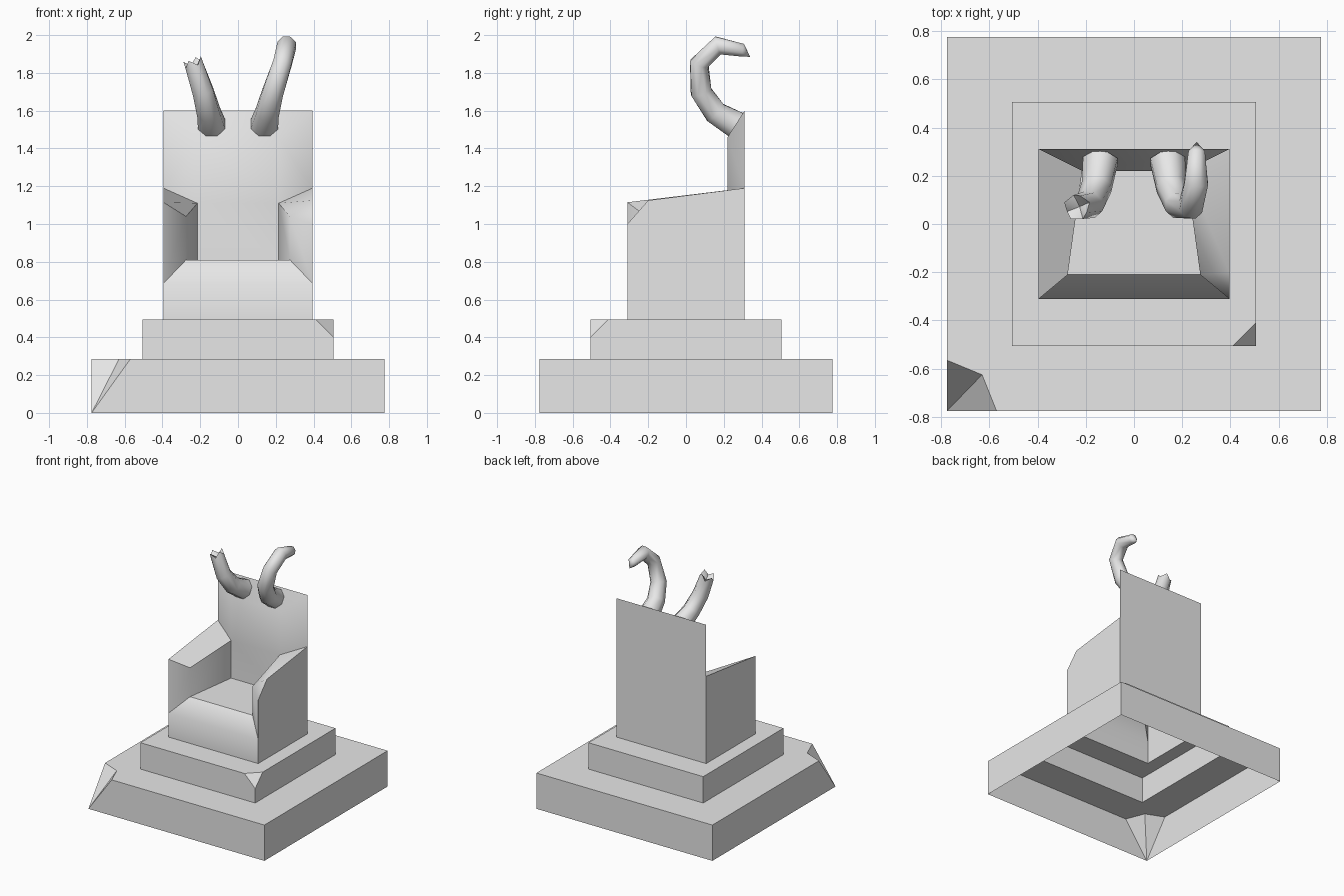
import bpy
import bmesh
from math import cos, sin, pi, radians
from mathutils import Vector

cube = bpy.data.objects.get("Cube")
if cube:
    bpy.data.objects.remove(cube)

# One plain stone colour
STONE = (0.8, 0.8, 0.8, 1)
stone = bpy.data.materials.new("grey stone")
stone.use_nodes = True
stone.diffuse_color = STONE
stone.node_tree.nodes["Principled BSDF"].inputs["Base Color"].default_value = STONE


def finish(name, polygons, angle):
    """Weld a list of polygons into one smooth-shaded object."""
    bm = bmesh.new()
    for poly in polygons:
        bm.faces.new([bm.verts.new(p) for p in poly])
    bmesh.ops.remove_doubles(bm, verts=bm.verts, dist=0.0005)
    bmesh.ops.recalc_face_normals(bm, faces=bm.faces)
    mesh = bpy.data.meshes.new(name)
    bm.to_mesh(mesh)
    bm.free()
    mesh.materials.append(stone)
    obj = bpy.data.objects.new(name, mesh)
    bpy.context.collection.objects.link(obj)
    bpy.ops.object.select_all(action="DESELECT")
    obj.select_set(True)
    bpy.context.view_layer.objects.active = obj
    bpy.ops.object.shade_smooth_by_angle(angle=radians(angle))
    return obj


def corners(hx, hy, z):
    return [Vector((sx * hx, sy * hy, z))
            for sx, sy in ((-1, -1), (1, -1), (1, 1), (-1, 1))]


def plinth(name, half, z0, z1, hole, chipped, chip, chip_z):
    """Hollow step, open below, with one corner knocked off."""
    low, top = corners(half, half, z0), corners(half, half, z1)
    inner = corners(*hole, z1)
    rims = [[p] for p in top]
    rims[chipped] = [Vector((x, y, z1)) for x, y in chip]
    root = low[chipped].copy()
    root.z = chip_z
    polys = []
    for i in range(4):
        j = (i + 1) % 4
        side = [low[i], low[j]]
        if j == chipped and chip_z > z0:
            side.append(root)
        side += [rims[j][0], rims[i][-1]]
        if i == chipped and chip_z > z0:
            side.append(root)
        polys.append(side)
        polys.append([rims[i][-1], rims[j][0], inner[j], inner[i]])
    rim = rims[chipped]
    polys.append(rim + [inner[chipped]])
    polys += [[root, b, a] for a, b in zip(rim, rim[1:])]
    return finish(name, polys, 30)


W, D = 0.395, 0.31
plinth("base_step", 0.775, 0, 0.285, (0.505, 0.505), 0,
       [(-0.775, -0.565), (-0.63, -0.625), (-0.57, -0.775)], 0)
plinth("upper_step", 0.505, 0.285, 0.495, (W, D), 1,
       [(0.41, -0.505), (0.505, -0.41)], 0.4)


# Throne body: seat, arms and backrest as one shell, left arm tip chipped
def throne_points(s):
    pts = {
        "foot_front": (W, -D, 0.495), "foot_back": (W, D, 0.495),
        "lip": (W, -D, 0.685),
        "seat_front": (0.275, -0.21, 0.81), "seat_back": (0.215, 0.22, 0.81),
        "arm_front": (0.275, -0.21, 1.04), "arm_back": (0.215, 0.22, 1.11),
        "arm_outer": (W, D, 1.19),
        "top_outer": (W, D, 1.6), "top_inner": (0.215, 0.22, 1.46),
    }
    return {k: Vector((s * x, y, z)) for k, (x, y, z) in pts.items()}


sides = {s: throne_points(s) for s in (-1, 1)}
tips = {-1: [Vector((-W, -D, 1.115))],
        1: [Vector((W, -D, 1.0)), Vector((W, -0.2, 1.125))]}
polys = []
for s, p in sides.items():
    tip = tips[s]
    polys += [
        [p["foot_front"], p["foot_back"], p["arm_outer"]] + tip[::-1] + [p["lip"]],
        [p["lip"], tip[0], p["arm_front"], p["seat_front"]],
        [p["seat_front"], p["arm_front"], p["arm_back"], p["seat_back"]],
        [tip[-1], p["arm_outer"], p["arm_back"], p["arm_front"]],
        [p["arm_outer"], p["top_outer"], p["top_inner"], p["arm_back"]],
    ]
    if len(tip) > 1:
        polys.append(tip + [p["arm_front"]])
for strip in (("foot_front", "lip"), ("lip", "seat_front"),
              ("seat_front", "seat_back"),
              ("seat_back", "arm_back", "top_inner"),
              ("top_inner", "top_outer"),
              ("foot_back", "arm_outer", "top_outer")):
    polys.append([sides[-1][k] for k in strip] + [sides[1][k] for k in strip[::-1]])
finish("throne", polys, 45)

# Horns: centre x, y, z and radius of each ring
PATH = [(0.14, 0.265, 1.525, 0.078), (0.155, 0.155, 1.59, 0.066),
        (0.185, 0.08, 1.70, 0.06), (0.235, 0.07, 1.85, 0.053),
        (0.258, 0.17, 1.945, 0.053), (0.26, 0.3, 1.92, 0.037)]
SIDES = 8


def horn(name, s, path, broken):
    centres = [Vector((s * x, y, z)) for x, y, z, r in path]
    rings = []
    for i, c in enumerate(centres):
        along = (centres[min(i + 1, len(path) - 1)] - centres[max(i - 1, 0)]).normalized()
        across = (Vector((1, 0, 0)) - along * along.x).normalized()
        up = along.cross(across)
        turns = [2 * pi * (k + 0.5) / SIDES for k in range(SIDES)]
        rings.append([c + path[i][3] * (cos(t) * across + sin(t) * up) for t in turns])
    if broken:
        # jagged rim around a sunken centre
        for k, p in enumerate(rings[-1]):
            p += along * (0.025 if k % 2 else -0.012)
        end = centres[-1] - along * 0.03
    else:
        end = Vector((s * 0.26, 0.34, 1.885))
    out = []
    for k in range(SIDES):
        n = (k + 1) % SIDES
        out += [[a[k], a[n], b[n], b[k]] for a, b in zip(rings, rings[1:])]
        out.append([rings[-1][k], rings[-1][n], end])
    finish(name, out, 55)


horn("left_horn", 1, PATH, False)
horn("right_horn_broken", -1, PATH[:4], True)
